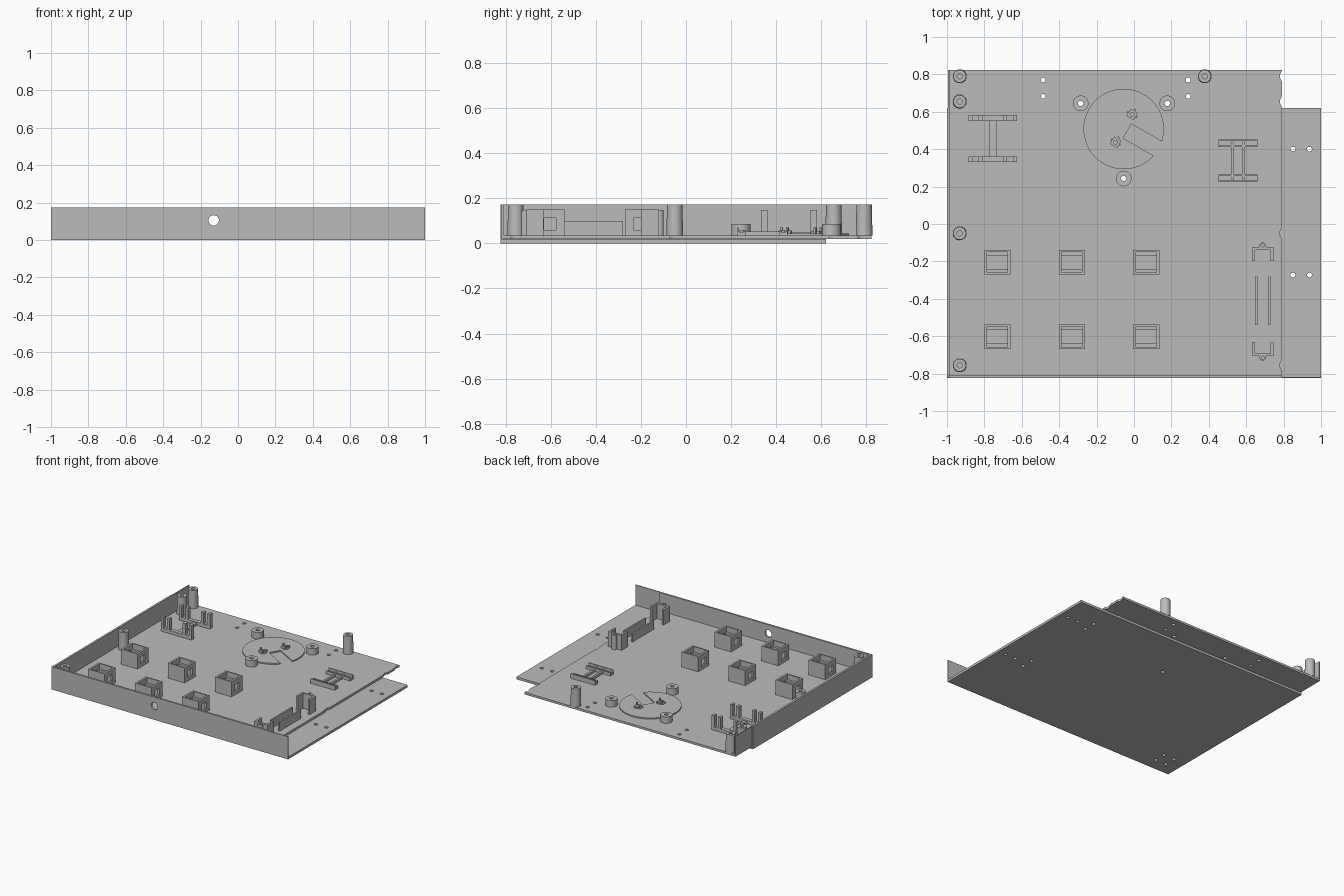
import bpy, bmesh, math
from mathutils import Matrix, Vector

cube = bpy.data.objects.get("Cube")
if cube:
    bpy.data.objects.remove(cube, do_unlink=True)

GREY = (0.5, 0.5, 0.5, 1)
mat = bpy.data.materials.new("plain grey")
mat.use_nodes = True
mat.diffuse_color = GREY
mat.node_tree.nodes["Principled BSDF"].inputs["Base Color"].default_value = GREY


def build(name, boxes=(), cyls=(), at=(0, 0), turn=0, axis="Z"):
    """Boxes are x0,x1,y0,y1,z0,z1; cylinders are x,y,z0,z1,r (r may be a bottom/top pair)."""
    bm = bmesh.new()
    for x0, x1, y0, y1, z0, z1 in boxes:
        m = Matrix.Translation(((x0 + x1) / 2, (y0 + y1) / 2, (z0 + z1) / 2))
        bmesh.ops.create_cube(bm, size=1, matrix=m @ Matrix.Diagonal((x1 - x0, y1 - y0, z1 - z0, 1)))
    for x, y, z0, z1, r in cyls:
        r0, r1 = r if isinstance(r, tuple) else (r, r)
        bmesh.ops.create_cone(bm, cap_ends=True, segments=64 if r0 > 0.1 else 28, radius1=r0, radius2=r1,
                              depth=z1 - z0, matrix=Matrix.Translation((x, y, (z0 + z1) / 2)))
    if axis == "Y":
        bm.transform(Matrix.Rotation(math.radians(90), 4, "X"))
    bm.transform(Matrix.Translation((at[0], at[1], 0)) @ Matrix.Rotation(turn, 4, "Z"))
    me = bpy.data.meshes.new(name)
    bm.to_mesh(me)
    bm.free()
    ob = bpy.data.objects.new(name, me)
    bpy.context.collection.objects.link(ob)
    me.materials.append(mat)
    return ob


def cut(ob, cutter):
    mod = ob.modifiers.new("cut", "BOOLEAN")
    mod.operation, mod.solver, mod.object = "DIFFERENCE", "EXACT", cutter
    select(ob)
    bpy.ops.object.modifier_apply(modifier=mod.name)
    bpy.data.objects.remove(cutter, do_unlink=True)


def select(ob):
    bpy.ops.object.select_all(action="DESELECT")
    ob.select_set(True)
    bpy.context.view_layer.objects.active = ob


def smooth(ob):
    select(ob)
    bpy.ops.object.shade_smooth_by_angle(angle=math.radians(35))


FLOOR, TOP = 0.035, 0.173
bosses = [(-0.285, 0.645), (0.178, 0.645), (-0.055, 0.243)]
boss_holes = [(x, y, -0.1, 0.3, 0.014) for x, y in bosses]
standoffs = [(-0.932, y) for y in (0.79, 0.655, -0.05, -0.755)] + [(0.378, 0.79)]

# Lower sheet with its bolt holes
lower = build("lower_sheet", [(-1, 1, -0.823, 0.62, 0, 0.018)])
bolts = [(x, y, -0.1, 0.1, 0.013) for y in (0.4, -0.272) for x in (0.85, 0.938)]
bolts += [(0.74, y + d, -0.1, 0.1, 0.013) for y in (0.4, -0.272) for d in (-0.045, 0.045)]
bolts += [(-0.85 + i, -0.68 + j, -0.1, 0.1, 0.013) for i in (-0.045, 0.045) for j in (-0.045, 0.045)]
cut(lower, build("cutter", cyls=boss_holes + bolts))

# Upper floor with bolt holes and edge nicks
floor = build("upper_floor", [(-0.99, 0.79, -0.813, 0.823, 0.0185, FLOOR)])
bolts = [(x, y, -0.1, 0.1, 0.013) for x in (-0.485, 0.29) for y in (0.77, 0.683)]
nicks = [(0.82, y, -0.1, 0.1, 0.04) for y in (0.79, 0.655, -0.05, -0.755)]
cut(floor, build("cutter", cyls=boss_holes + bolts + nicks))

# Nested side and front walls, with a round opening in the front
build("outer_side_wall", [(-1, -0.994, -0.823, 0.62, 0.018, TOP)])
build("inner_side_wall", [(-0.994, -0.985, -0.813, 0.823, 0.0185, TOP)])
for name, box in (("outer_front_wall", (-0.994, 1, -0.823, -0.817, 0.018, TOP)),
                  ("inner_front_wall", (-0.985, 0.79, -0.817, -0.808, 0.0185, TOP))):
    wall = build(name, [box])
    cut(wall, build("cutter", cyls=[(-0.13, 0.105, 0.7, 0.9, 0.028)], axis="Y"))

# Tall screw standoffs
for x, y in standoffs:
    post = build("standoff", cyls=[(0, 0, FLOOR, TOP, (0.037, 0.034))], at=(x, y))
    cut(post, build("cutter", cyls=[(0, 0, 0.08, 0.3, 0.014)], at=(x, y)))
    smooth(post)

# Short bosses around the disc
for x, y in bosses:
    boss = build("boss", cyls=[(0, 0, FLOOR, 0.085, 0.042)], at=(x, y))
    cut(boss, build("cutter", cyls=[(0, 0, 0, 0.3, 0.014)], at=(x, y)))
    smooth(boss)

# Raised disc with an angled slot, carrying two small sensor mounts
SLANT = math.radians(-30)
centre = Vector((-0.055, 0.508))
disc = build("disc", cyls=[(0, 0, FLOOR, 0.044, 0.215)], at=centre)
cut(disc, build("cutter", [(0.022, 0.3, -0.044, 0.044, 0, 0.2)], at=centre, turn=SLANT))
for x, y in ((-0.01, 0.585), (-0.098, 0.437)):
    mount = build("sensor_mount", [(-0.022, 0.022, -0.022, 0.022, 0.044, 0.054)], at=(x, y), turn=SLANT)
    cut(mount, build("cutter", cyls=[(0, 0, 0.04, 0.2, 0.01)], at=(x, y)))
    build("sensor_clips", [(-0.03, -0.022, -0.006, 0.006, 0.044, 0.07), (0.022, 0.03, -0.006, 0.006, 0.044, 0.07),
                           (-0.006, 0.006, 0.022, 0.034, 0.044, 0.058)], at=(x, y), turn=SLANT)

# Large H bracket with upright posts
bars = [(-0.02, 0.02, -0.1, 0.1, FLOOR, 0.05)]
posts = []
for y in (-0.11, 0.11):
    bars.append((-0.13, 0.13, y - 0.015, y + 0.015, FLOOR, 0.06))
    posts += [(x - 0.011, x + 0.011, y - 0.015, y + 0.015, 0.06, 0.147) for x in (-0.119, -0.066, 0.066, 0.119)]
build("large_bracket", bars, at=(-0.755, 0.457))
build("large_bracket_posts", posts, at=(-0.755, 0.457))

# Small H bracket with twin rails and pegs
parts = [(x - 0.008, x + 0.008, -0.085, 0.085, FLOOR, 0.052) for x in (-0.03, 0.03)]
for s in (-1, 1):
    for a, b, z in ((0.08, 0.104, 0.05), (0.104, 0.112, 0.07), (0.074, 0.08, 0.06)):
        y0, y1 = sorted((s * a, s * b))
        parts.append((-0.103, 0.103, y0, y1, FLOOR, z))
pegs = [(x, y, 0.05, 0.06, 0.009) for x in (-0.03, 0.03) for y in (-0.092, 0.092)]
build("small_bracket", parts, pegs, at=(0.556, 0.339))

# Button holders: windowed square sleeves with screw lugs and inner ledges
for x in (-0.73, -0.332, 0.065):
    for y in (-0.205, -0.603):
        holder = build("button_holder", [(-0.07, 0.07, -0.065, 0.065, FLOOR, 0.15)], at=(x, y))
        cut(holder, build("cutter", [(-0.055, 0.055, -0.055, 0.055, 0, 0.3)], at=(x, y)))
        cut(holder, build("cutter", [(-0.2, 0.2, -0.027, 0.027, 0.06, 0.112)], at=(x, y)))
        build("holder_ledges", [(-0.055, 0.055, 0.037, 0.055, FLOOR, 0.11),
                                (-0.055, 0.055, -0.055, -0.037, FLOOR, 0.11)], at=(x, y))
        lugs = build("holder_lugs", [(-0.018, 0.018, -0.083, -0.065, FLOOR, 0.15),
                                     (-0.018, 0.018, 0.065, 0.083, FLOOR, 0.15)],
                     [(0, s * 0.08, FLOOR, 0.1495, 0.018) for s in (-1, 1)], at=(x, y))
        cut(lugs, build("cutter", cyls=[(0, s * 0.083, 0.06, 0.3, 0.008) for s in (-1, 1)], at=(x, y)))

# Slider holder: two facing U brackets and a pair of rails
for y, turn in ((-0.135, 0), (-0.695, math.pi)):
    build("slider_bracket", [(-0.057, -0.042, -0.064, 0.012, FLOOR, 0.15), (0.042, 0.057, -0.064, 0.012, FLOOR, 0.15),
                             (-0.042, 0.042, -0.003, 0.012, FLOOR, 0.15)], at=(0.688, y), turn=turn)
    lug = build("slider_lug", cyls=[(0, 0.018, FLOOR, 0.149, 0.018)], at=(0.688, y), turn=turn)
    cut(lug, build("cutter", cyls=[(0, 0.02, 0.06, 0.3, 0.008)], at=(0.688, y), turn=turn))
build("slider_rails", [(x - 0.006, x + 0.006, -0.54, -0.28, FLOOR, 0.1) for x in (0.653, 0.724)])
